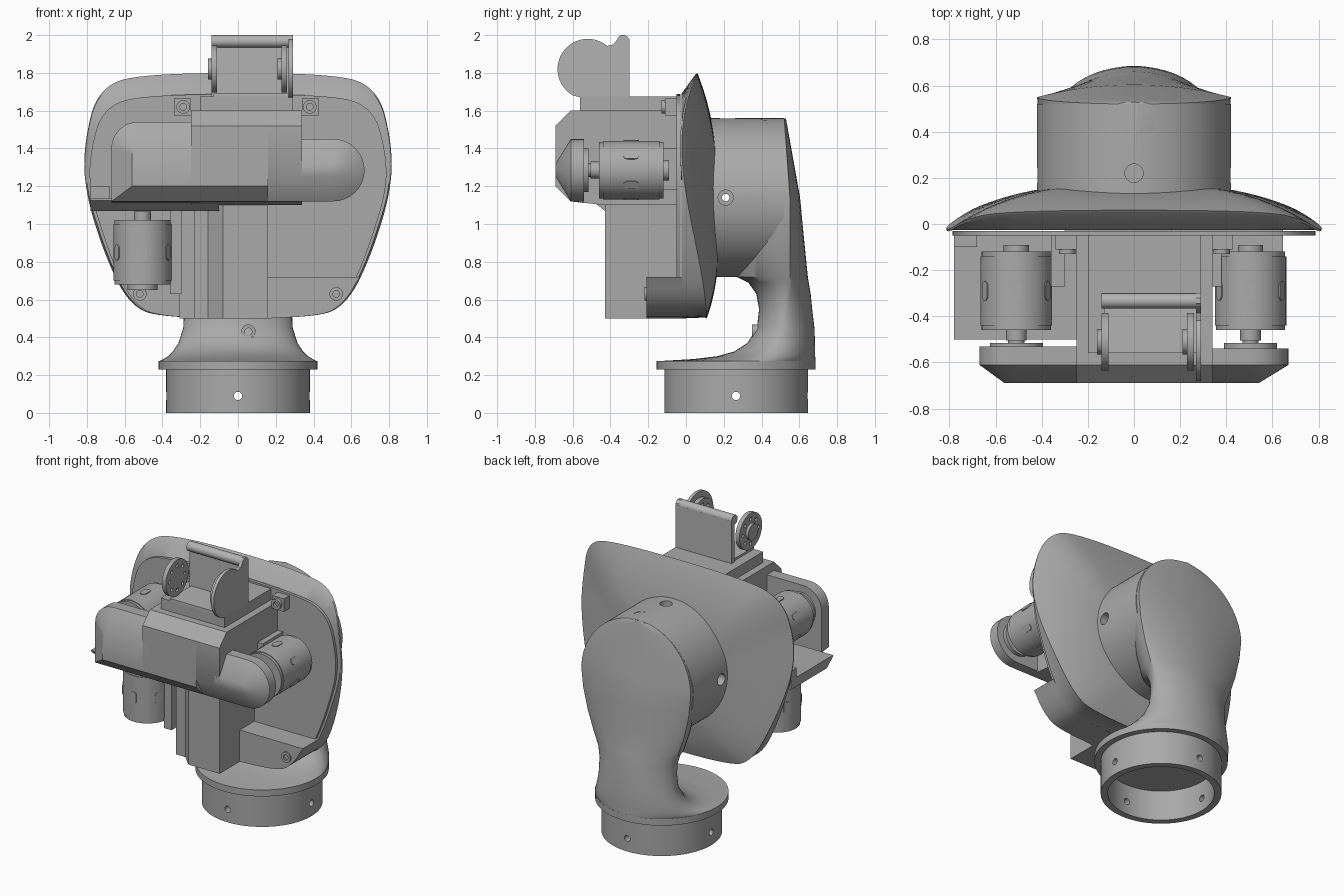
import bpy, bmesh
from math import sin, cos, pi, radians
from mathutils import Matrix

cube = bpy.data.objects.get("Cube")
if cube:
    bpy.data.objects.remove(cube, do_unlink=True)


def material(name, v):
    m = bpy.data.materials.new(name)
    m.use_nodes = True
    m.diffuse_color = (v, v, v, 1)
    m.node_tree.nodes["Principled BSDF"].inputs["Base Color"].default_value = (v, v, v, 1)
    return m


GREY = material("mid grey", 0.4)
LIGHT = material("light grey", 0.45)
TURN = {"x": Matrix.Rotation(pi / 2, 4, "Y"), "y": Matrix.Rotation(pi / 2, 4, "X"), "z": Matrix()}


def smooth(mesh):
    mesh.shade_smooth()
    mesh.set_sharp_from_angle(angle=radians(32))


def finish(bm, name, mat=GREY):
    bmesh.ops.recalc_face_normals(bm, faces=bm.faces)
    mesh = bpy.data.meshes.new(name)
    bm.to_mesh(mesh)
    bm.free()
    mesh.materials.append(mat)
    smooth(mesh)
    ob = bpy.data.objects.new(name, mesh)
    bpy.context.scene.collection.objects.link(ob)
    return ob


def loft(name, rings, mat=GREY):
    bm = bmesh.new()
    loops = [[bm.verts.new(p) for p in ring] for ring in rings]
    n = len(loops[0])
    for a, b in zip(loops, loops[1:]):
        for i in range(n):
            j = (i + 1) % n
            bm.faces.new((a[i], a[j], b[j], b[i]))
    bm.faces.new(loops[0])
    bm.faces.new(loops[-1][::-1])
    return finish(bm, name, mat)


def box(name, x, y, z, mat=GREY):
    corners = [(x[0], y[0]), (x[1], y[0]), (x[1], y[1]), (x[0], y[1])]
    return loft(name, [[(a, b, h) for a, b in corners] for h in z], mat)


def add_cyl(bm, at, axis, r, length, seg=48):
    bmesh.ops.create_cone(bm, cap_ends=True, segments=seg, radius1=r, radius2=r, depth=length,
                          matrix=Matrix.Translation(at) @ TURN[axis])


def cyl(name, at, axis, r, length, seg=48, mat=GREY):
    bm = bmesh.new()
    add_cyl(bm, at, axis, r, length, seg)
    return finish(bm, name, mat)


def cut(ob, cutters):
    for c in cutters:
        c.hide_render = True
        mod = ob.modifiers.new("hole", "BOOLEAN")
        mod.operation, mod.object = "DIFFERENCE", c
    deps = bpy.context.evaluated_depsgraph_get()
    mesh = bpy.data.meshes.new_from_object(ob.evaluated_get(deps))
    ob.modifiers.clear()
    ob.data = mesh
    smooth(mesh)
    for c in cutters:
        bpy.data.objects.remove(c, do_unlink=True)


def arc(cx, cy, r, a0, a1, n=16):
    return [(cx + r * cos(radians(a0 + (a1 - a0) * i / n)),
             cy + r * sin(radians(a0 + (a1 - a0) * i / n))) for i in range(n + 1)]


# Hollow base ring with four screw holes, and its flange
base = cyl("base_ring", (0, .265, .12), "z", .38, .24, seg=96)
cut(base, [cyl("bore", (0, .265, .08), "z", .335, .26, seg=96),
           cyl("hole_x", (0, .265, .09), "x", .022, 1, seg=16),
           cyl("hole_y", (0, .265, .09), "y", .022, 1, seg=16)])
cyl("base_flange", (0, .265, .2525), "z", .42, .045, seg=96)

# Neck: stacked sections of height, front, crease, back, half width
rows = [(.274, -.15, .265, .685, .418), (.285, .04, .34, .685, .395), (.3, .165, .4, .684, .37),
        (.325, .255, .45, .684, .345), (.37, .325, .49, .683, .315), (.45, .375, .52, .68, .29),
        (.55, .387, .53, .668, .285), (.63, .372, .54, .66, .293), (.69, .33, .55, .65, .312),
        (.72, .27, .55, .645, .325), (.85, .26, .55, .632, .37), (1, .26, .55, .617, .405),
        (1.14, .26, .55, .604, .42)]
for k in range(1, 13):
    s = sin(k / 12.3 * pi / 2)
    rows.append((1.14 + .42 * s, .26, .55 - .03 * s, .604 - .075 * s, .42 * (1 - s * s) ** .5))
rings = []
for z, yf, yc, yb, w in rows:
    power = min(1, max(.5, .5 + (z - .4) * .8))
    turn = [pi * i / 24 for i in range(25)]
    front = [(-w * cos(t), yc - (yc - yf) * sin(t), z) for t in turn]
    back = [(w * cos(t), yc + (yb - yc) * sin(t) ** (2 * power), z) for t in turn[1:-1]]
    rings.append(front + back)
loft("neck", rings)

# Round shoulder joint with access holes
joint = cyl("shoulder_joint", (0, .32, 1.14), "y", .42, .4, seg=96)
cut(joint, [cyl("hole_top", (0, .22, 1.56), "z", .04, .16, seg=24),
            cyl("hole_top_rear", (.055, .43, 1.56), "z", .036, .06, seg=24),
            cyl("hole_left", (.42, .21, 1.14), "x", .04, .16, seg=24),
            cyl("hole_right", (-.42, .21, 1.14), "x", .04, .16, seg=24),
            cyl("hole_through", (0, .21, 1.14), "x", .02, 1, seg=16)])

# Dished back shell on a rounded shield outline
half = [(.45, 1.8), (.74, 1.735), (.82, 1.4), (.805, 1.15), (.7, .82), (.58, .58), (.42, .5)]
shield = half + [(-x, z) for x, z in reversed(half)]
for _ in range(3):
    nxt = shield[1:] + shield[:1]
    shield = [(a[0] + (b[0] - a[0]) * t, a[1] + (b[1] - a[1]) * t)
              for a, b in zip(shield, nxt) for t in (.25, .75)]


def rim(z):
    a, b, c = z - .5, z - 1, z - 1.5
    return .11 - .16 * a + .064 * a * b + .293 * a * b * c


inner = [(x * .985, z if z < 1 else 1 + (z - 1) * .86) for x, z in shield]
rings = [[(x, -.025, z) for x, z in inner],
         [(x * .997, rim(z) - .01, 1 + (z - 1) * .99) for x, z in shield]]
for s in (1, .98, .95, .9, .85, .8, .72, .64, .56, .48, .4):
    rings.append([(x * s, rim(z) + (.175 - rim(z)) * (1 - s ** 2.8), 1 + (z - 1) * s)
                  for x, z in shield])
loft("back_shell", rings)
loft("front_panel", [[(x * .98, y, z) for x, z in inner] for y in (-.05, -.03)])

# Lower shelf and column on the front panel
shelf = [(.16, .72), (.645, .72)] + [(x, z) for x, z in inner if x > .16 and z < .71] + [(.16, .5)]
loft("lower_shelf", [[(x, y, z) for x, z in shelf] for y in (-.21, -.02)])
plan = [(.16, -.03), (.16, -.43), (-.08, -.43), (-.16, -.35), (-.23, -.35), (-.23, -.2),
        (-.31, -.2), (-.31, -.03)]
loft("column", [[(x, y, z) for x, y in plan] for z in (.5, 1.11)])

# Central housing: the right part has a deeper front face
for name, span, low in (("housing_right", (-.25, .16), 1.2), ("housing_left", (.16, .34), 1.25)):
    side = [(-.03, 1.6), (-.61, 1.6), (-.69, 1.52), (-.69, low), (-.61, 1.12), (-.43, 1.1), (-.03, 1.1)]
    loft(name, [[(x, y, z) for y, z in side] for x in span])
box("housing_top", (-.2, .29), (-.56, -.04), (1.59, 1.675))

# Left arm with a conical round end
loft("left_arm", [[(.3, y, 1.285 - r)] + [(x, y, z) for x, z in arc(.505, 1.285, r, -90, 90)]
                  + [(.3, y, 1.285 + r)] for y, r in ((-.54, .165), (-.61, .165), (-.69, .035))])

# Right arm with a rounded corner and chamfered front, and its wedge flange
loft("right_arm", [[(-.2, y, top)] + [(x, y, z) for x, z in arc(-.53, top - r, r, 90, 180)]
                   + [(-.53 - r, y, low), (-.2, y, low)]
                   for y, r, top, low in ((-.53, .14, 1.54, 1.11), (-.61, .14, 1.54, 1.12),
                                          (-.69, .03, 1.4, 1.2))])
wedge = [(-.5, 1.125), (-.5, 1.135), (-.04, 1.135), (-.04, 1.07), (-.43, 1.07)]
loft("right_flange", [[(x, y, z) for y, z in wedge] for x in (-.78, -.1)])
box("flange_lip", (-.78, -.68), (-.1, -.04), (1.13, 1.2))


# Motors: body with end rims, shafts, drive flange and raised oblong covers
def motor(name, at, axis, flange=True):
    bm = bmesh.new()
    parts = [(0, .155, .3), (.16, .15, .02), (-.16, .15, .02), (-.18, .055, .04), (.19, .045, .05)]
    if flange:
        parts += [(.23, .035, .06), (.24, .115, .03), (.26, .09, .05)]
    for z, r, length in parts:
        add_cyl(bm, (0, 0, z), "z", r, length)
    for k in range(6):
        spin = Matrix.Rotation(k * pi / 3 + pi / 6, 4, "Z") @ Matrix.Translation((.152, 0, 0))
        bmesh.ops.create_cube(bm, size=1, matrix=spin @ Matrix.Diagonal((.014, .044, .04, 1)))
        for dz in (.02, -.02):
            bmesh.ops.create_cone(bm, cap_ends=True, segments=16, radius1=.022, radius2=.022,
                                  depth=.014, matrix=spin @ Matrix.Translation((0, 0, dz)) @ TURN["x"])
    bm.transform(Matrix.Translation(at) @ TURN[axis])
    return finish(bm, name)


motor("left_motor", (.505, -.29, 1.285), "y")
motor("right_motor", (-.51, -.29, 1.375), "y")
motor("hanging_motor", (-.505, -.27, .85), "z", flange=False)
cyl("hanging_collar", (-.505, -.27, .665), "z", .08, .03)
for name, y, z in (("hanging_bracket", (-.3, -.03), (.63, 1.09)),
                   ("motor_bracket", (-.27, -.03), (1.12, 1.5))):
    box(name, (-.36, -.3), y, z)
box("left_motor_bracket", (.33, .38), (-.27, -.03), (1.18, 1.4))


# Mounting ears and drilled screw seats
def seat(name, at, axis, r=.036, length=.03):
    cut(cyl(name, at, axis, r, length, seg=24), [cyl("drill", at, axis, r * .5, .2, seg=16)])


for x in (-.295, .385):
    box("mount_ear", (x - .045, x + .045), (-.11, -.03), (1.575, 1.665))
for x, y, z in ((-.29, -.115, 1.62), (.38, -.115, 1.62), (.52, -.205, .63), (-.52, -.05, .63)):
    seat("screw_seat", (x, y, z), "y")
seat("neck_seat", (.055, .375, .43), "y", .038, .05)

# Top bracket: back wall with rolled top, floor, side cheek and two drilled wheels
box("bracket_wall", (-.14, .29), (-.33, -.3), (1.67, 1.97), LIGHT)
cyl("bracket_roll", (.075, -.333, 1.967), "x", .033, .43, seg=32, mat=LIGHT)
box("bracket_floor", (-.13, .28), (-.56, -.3), (1.67, 1.69), LIGHT)
cheek = arc(-.52, 1.82, .16, 50, 240, 32) + [(-.56, 1.67), (-.3, 1.67), (-.3, 1.98), (-.32, 2),
                                             (-.345, 2), (-.365, 1.975), (-.385, 1.95)]
loft("bracket_cheek", [[(x, y, z) for y, z in cheek] for x in (.268, .29)], LIGHT)
for name, x in (("right_wheel", -.125), ("left_wheel", .245)):
    wheel = cyl(name, (x, -.51, 1.82), "x", .125, .03, seg=64)
    cut(wheel, [cyl("drill", (x, -.51 + .085 * cos(k * pi / 4), 1.82 + .085 * sin(k * pi / 4)),
                    "x", .012, .2, seg=12) for k in range(8)])
    cyl(name + "_hub", (x - .02, -.51, 1.82), "x", .055, .03, seg=32)
